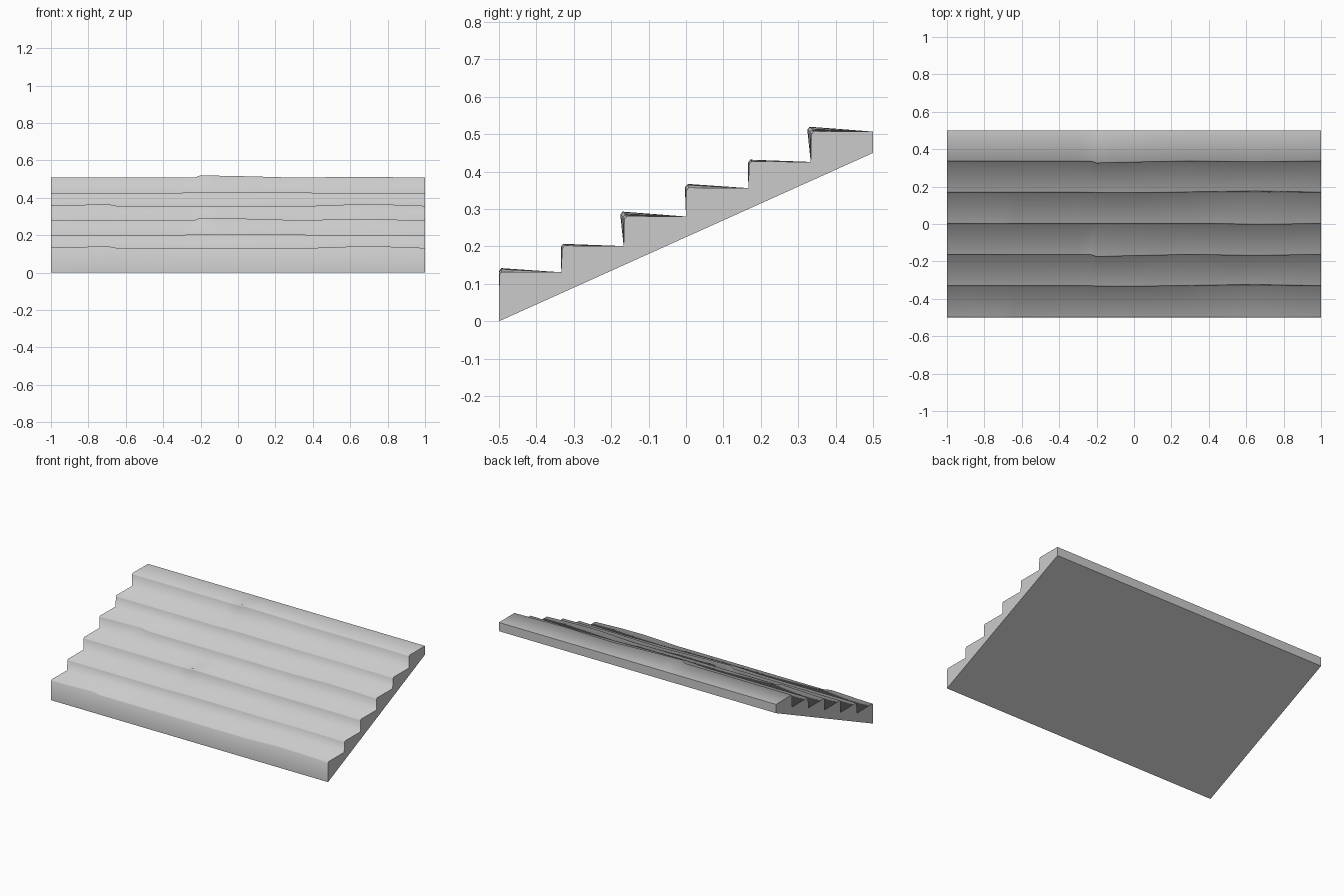
import bpy
import bmesh

cube = bpy.data.objects.get("Cube")
if cube:
    bpy.data.objects.remove(cube, do_unlink=True)

stone = bpy.data.materials.new("grey stone")
stone.use_nodes = True
colour = (0.6, 0.6, 0.6, 1)
stone.diffuse_color = colour
stone.node_tree.nodes["Principled BSDF"].inputs["Base Color"].default_value = colour

# Worn nosing patterns, repeated every three steps: (x, lift, setback)
worn = [
    [(-1, .001, .006), (-.9, .003, .006), (-.7, .01, .005), (-.65, 0, .006),
     (.4, 0, .006), (.65, .009, .002), (.8, .007, .003), (1, 0, .006)],
    [(-1, 0, .007), (-.3, 0, .007), (-.12, .005, .004), (.1, .004, .005),
     (.4, 0, .01), (.65, 0, .014), (1, 0, .007)],
    [(-1, 0, .007), (-.23, .001, .006), (-.2, .012, -.004), (.05, .007, .002),
     (.3, 0, .007), (.65, .004, .002), (1, 0, .007)],
]
heights = [.132, .202, .281, .357, .427, .508]
sections = sorted({p[0] for pattern in worn for p in pattern})


def sample(pattern, x):
    for a, b in zip(pattern, pattern[1:]):
        if x <= b[0]:
            t = (x - a[0]) / (b[0] - a[0])
            return [a[k] + (b[k] - a[k]) * t for k in (1, 2)]


def profile(x):
    """Side outline of the flight at x, from front foot to back foot."""
    points = [(-.5, 0)]
    for i, z in enumerate(heights):
        lift, setback = sample(worn[i % 3], x)
        y = -.5 + i / 6
        top = z + lift
        front = max(-.5, y + setback - .005)
        points += [(front, top - .008), (front + .006, top)]
        # Tread runs back to the foot of the next riser
        points.append((y + 1 / 6, z - .001))
    return points + [(.5, .45)]


# Stair flight lofted through the sections
bm = bmesh.new()
rings = [[bm.verts.new((x, y, z)) for y, z in profile(x)] for x in sections]
count = len(rings[0])
for a, b in zip(rings, rings[1:]):
    for j in range(count - 2):
        bm.faces.new((a[j], b[j], b[j + 1], a[j + 1]))

# Flat back, underside and ends
low, high = rings[0], rings[-1]
back = [r[-2] for r in rings]
foot = [r[-1] for r in rings]
toe = [r[0] for r in rings]
flat = [bm.faces.new(back + foot[::-1]), bm.faces.new(foot + toe[::-1]),
        bm.faces.new(low), bm.faces.new(high[::-1])]

# Steps are smooth shaded, the other sides meet them sharply
for face in bm.faces:
    face.smooth = face not in flat
for face in flat:
    for edge in face.edges:
        edge.smooth = False
bmesh.ops.recalc_face_normals(bm, faces=bm.faces[:])
mesh = bpy.data.meshes.new("stair_flight")
bm.to_mesh(mesh)
bm.free()
mesh.materials.append(stone)
bpy.context.collection.objects.link(bpy.data.objects.new("stair_flight", mesh))
